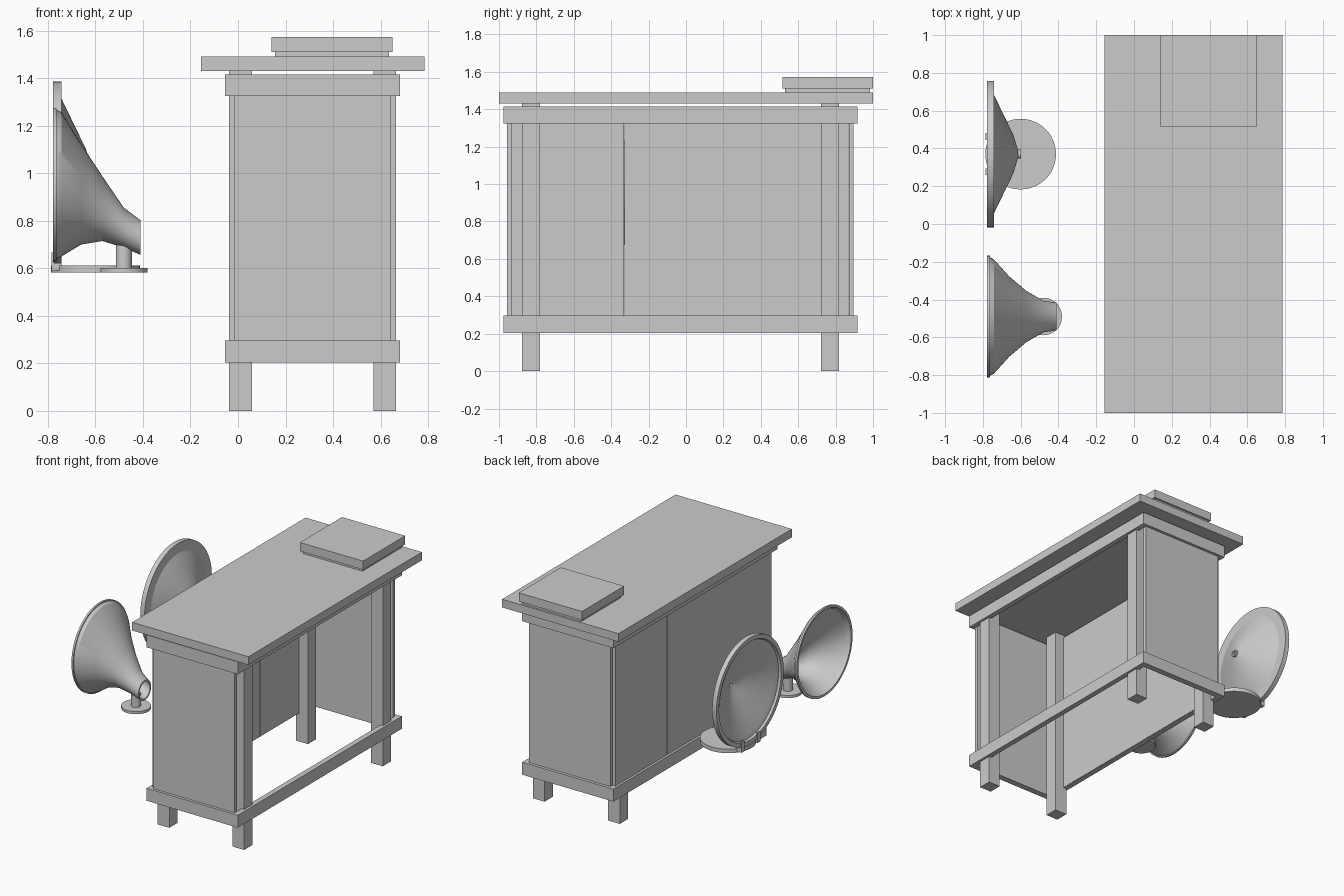
import bpy, bmesh, math

if "Cube" in bpy.data.objects:
    bpy.data.objects.remove(bpy.data.objects["Cube"])

def finish(name, bm, smooth=False):
    bmesh.ops.recalc_face_normals(bm, faces=bm.faces)
    me = bpy.data.meshes.new(name)
    bm.to_mesh(me)
    bm.free()
    ob = bpy.data.objects.new(name, me)
    bpy.context.collection.objects.link(ob)
    if smooth:
        bpy.ops.object.select_all(action='DESELECT')
        ob.select_set(True)
        bpy.context.view_layer.objects.active = ob
        bpy.ops.object.shade_smooth_by_angle(angle=math.radians(25))
    return ob

def box(name, x, y, z):
    bm = bmesh.new()
    bmesh.ops.create_cube(bm, size=1)
    for v in bm.verts:
        v.co = [(a + b) / 2 + c * (b - a) for c, (a, b) in zip(v.co, (x, y, z))]
    return finish(name, bm)

def disc(name, x, y, r, z0, z1, seg=48):
    bm = bmesh.new()
    bmesh.ops.create_cone(bm, cap_ends=True, segments=seg, radius1=r, radius2=r, depth=z1 - z0)
    bmesh.ops.translate(bm, verts=bm.verts, vec=(x, y, (z0 + z1) / 2))
    return finish(name, bm, True)

def flare(name, y, profile, seg=64):
    """Closed loop of (x, radius, centre height) rings around the x direction."""
    bm = bmesh.new()
    rings = []
    for x, r, cz in profile:
        angles = [2 * math.pi * i / seg for i in range(seg)]
        rings.append([bm.verts.new((x, y + r * math.cos(a), cz + r * math.sin(a))) for a in angles])
    for k, a in enumerate(rings):
        b = rings[(k + 1) % len(rings)]
        for i in range(seg):
            j = (i + 1) % seg
            bm.faces.new((a[i], a[j], b[j], b[i]))
    return finish(name, bm, True)

# Table top and the raised slab on it
box("table_top", (-0.155, 0.785), (-1, 1), (1.43, 1.49))
box("slab_foot", (0.155, 0.635), (0.53, 0.985), (1.49, 1.51))
box("raised_slab", (0.14, 0.65), (0.515, 1), (1.51, 1.573))

# Four legs
for xn, x in (("left", (-0.038, 0.059)), ("right", (0.569, 0.664))):
    for yn, y in (("front", (-0.877, -0.78)), ("back", (0.722, 0.818))):
        box(f"{yn}_{xn}_leg", x, y, (0, 1.43))

# Lower and upper frame rails
for level, z in (("lower", (0.205, 0.296)), ("upper", (1.325, 1.415))):
    box(f"{level}_left_rail", (-0.055, -0.015), (-0.976, 0.916), z)
    box(f"{level}_right_rail", (0.643, 0.682), (-0.976, 0.916), z)
    box(f"{level}_front_rail", (-0.015, 0.643), (-0.976, -0.93), z)
    box(f"{level}_back_rail", (-0.015, 0.643), (0.871, 0.916), z)

# End panels and the three boards of the closed side
box("front_panel", (-0.015, 0.643), (-0.956, -0.93), (0.207, 1.413))
box("back_panel", (-0.015, 0.643), (0.871, 0.895), (0.207, 1.413))
for i in range(3):
    y0 = -0.93 + i * 0.6003
    box(f"side_board_{i + 1}", (-0.038, -0.013), (y0, y0 + 0.599), (0.207, 1.413))

# Drooping horn: outer skin, then the inner skin back to the mouth
outer = [(-0.777, 0.322, 0.953), (-0.763, 0.322, 0.953), (-0.763, 0.314, 0.953),
         (-0.742, 0.303, 0.953), (-0.66, 0.212, 0.912), (-0.57, 0.136, 0.851),
         (-0.48, 0.084, 0.771), (-0.41, 0.073, 0.73)]
inner = [(x, r - 0.012, c) for x, r, c in reversed(outer[3:])] + [(-0.777, 0.305, 0.953)]
flare("horn", -0.49, outer + inner)
disc("horn_stem", -0.48, -0.49, 0.034, 0.595, 0.70, 32)
disc("horn_base", -0.48, -0.49, 0.099, 0.583, 0.602)

# Shallow cone dish with a heavy rim and a small hole at its apex
C = 0.998
dish = [(-0.777, 0.388), (-0.742, 0.388), (-0.742, 0.315), (-0.64, 0.105), (-0.615, 0.024),
        (-0.598, 0.024), (-0.598, 0.013), (-0.622, 0.013), (-0.65, 0.10), (-0.755, 0.318),
        (-0.762, 0.35), (-0.777, 0.358)]
flare("dish", 0.37, [(x, r, C) for x, r in dish])
disc("dish_base", -0.60, 0.37, 0.187, 0.583, 0.612)

# Clips holding the rim of the dish
for n, y in (("front", 0.277), ("back", 0.463)):
    box(f"{n}_dish_clip_outer", (-0.785, -0.774), (y - 0.018, y + 0.018), (0.59, 0.667))
    box(f"{n}_dish_clip_foot", (-0.785, -0.742), (y - 0.018, y + 0.018), (0.59, 0.622))
